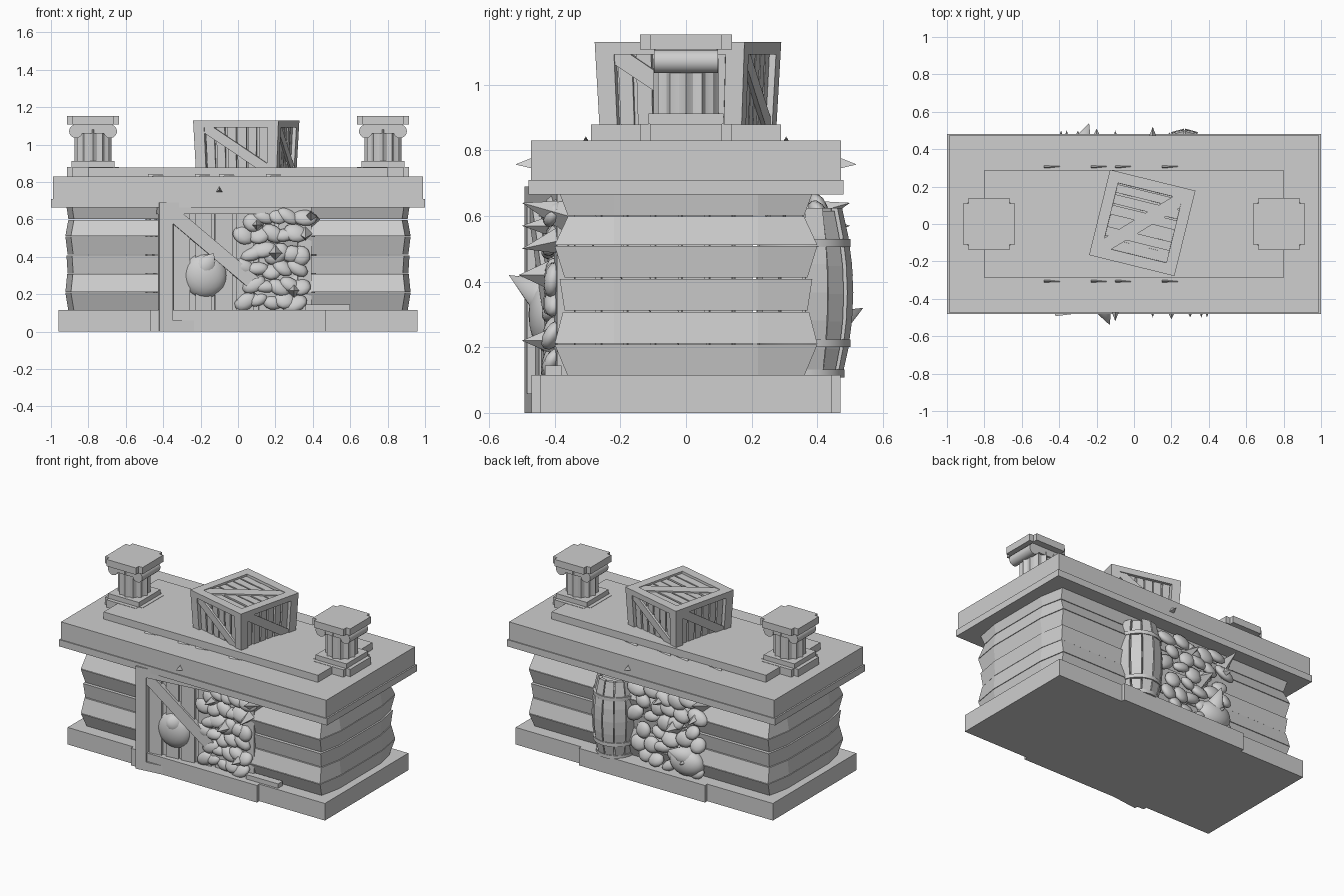
import bpy, bmesh, math, random
from mathutils import Matrix, Vector

random.seed(4)
cube = bpy.data.objects.get("Cube")
if cube:
    bpy.data.objects.remove(cube)

stone = bpy.data.materials.new("pale_grey")
stone.use_nodes = True
GREY = (0.62, 0.62, 0.62, 1)
stone.diffuse_color = GREY
stone.node_tree.nodes["Principled BSDF"].inputs["Base Color"].default_value = GREY


def finish(name, bm, smooth=None):
    bmesh.ops.recalc_face_normals(bm, faces=bm.faces)
    mesh = bpy.data.meshes.new(name)
    bm.to_mesh(mesh)
    bm.free()
    mesh.materials.append(stone)
    ob = bpy.data.objects.new(name, mesh)
    bpy.context.collection.objects.link(ob)
    if smooth:
        bpy.ops.object.select_all(action='DESELECT')
        ob.select_set(True)
        bpy.context.view_layer.objects.active = ob
        bpy.ops.object.shade_smooth_by_angle(angle=math.radians(smooth))
    return ob


def add_box(bm, lo, hi, M=Matrix()):
    lo, hi = Vector(lo), Vector(hi)
    S = Matrix.Diagonal((*(hi - lo), 1))
    return bmesh.ops.create_cube(bm, size=1, matrix=M @ Matrix.Translation((lo + hi) / 2) @ S)["verts"]


def add_slab(bm, hx, hy, z0, z1):
    add_box(bm, (-hx, -hy, z0), (hx, hy, z1))


def add_loft(bm, rings):
    # rings of equal length joined by side faces and capped
    vs = [[bm.verts.new(p) for p in r] for r in rings]
    n = len(vs[0])
    for a, b in zip(vs, vs[1:]):
        for i in range(n):
            bm.faces.new((a[i], a[(i + 1) % n], b[(i + 1) % n], b[i]))
    bm.faces.new(vs[0][::-1])
    bm.faces.new(vs[-1])


def add_cone(bm, base, tip, r, n, r2=0):
    base, tip = Vector(base), Vector(tip)
    d = tip - base
    M = Matrix.Translation((base + tip) / 2) @ d.to_track_quat('Z', 'Y').to_matrix().to_4x4()
    bmesh.ops.create_cone(bm, cap_ends=True, segments=n, radius1=r, radius2=r2, depth=d.length, matrix=M)


# Plinth with a wider middle section
bm = bmesh.new()
add_slab(bm, 0.96, 0.445, 0, 0.115)
add_slab(bm, 0.47, 0.47, 0, 0.115)
finish("base_plinth", bm)

# Counter top and the raised platform on it
bm = bmesh.new()
add_slab(bm, 1.0, 0.48, 0.665, 0.71)
add_slab(bm, 0.99, 0.473, 0.71, 0.83)
finish("counter_top", bm)
bm = bmesh.new()
add_slab(bm, 0.8, 0.29, 0.83, 0.878)
finish("raised_platform", bm)

# Wall of rough courses, each leaning in or out
courses = [(0.11, 0.36, 0.21, 0.40), (0.21, 0.40, 0.31, 0.375), (0.31, 0.37, 0.41, 0.385),
           (0.41, 0.37, 0.51, 0.40), (0.51, 0.40, 0.60, 0.36), (0.60, 0.36, 0.67, 0.385)]
bm = bmesh.new()
for z0, w0, z1, w1 in courses:
    rings = []
    for z, w in ((z0 + 0.002, w0), (z1 - 0.002, w1)):
        x = 0.915 + (w - 0.38) * 0.4
        quarter = [(x, 0.22), (x - 0.03, w)]
        outline = quarter + [(-a, b) for a, b in quarter[::-1]]
        outline += [(-a, -b) for a, b in outline]
        rings.append([(a, b, z) for a, b in outline])
    add_loft(bm, rings)
finish("plank_wall", bm)


# Slatted crate made in a unit cube, then placed
def crate(name, place, frame, taper):
    bm = bmesh.new()
    h = 0.5
    add_slab(bm, 0.43, 0.43, -0.43, 0.43)
    front = Matrix.Rotation(math.pi / 2, 4, 'X')
    sides = [Matrix.Rotation(k * math.pi / 2, 4, 'Z') @ front for k in range(4)]
    for M in sides + [Matrix.Rotation(math.pi / 2, 4, 'Z')]:
        inner = h - frame
        for s in (-1, 1):
            a, b = sorted((s * h, s * inner))
            add_box(bm, (a, -h, 0.41), (b, h, h), M)
            add_box(bm, (-inner, a, 0.41), (inner, b, h), M)
        # upright slats with gaps
        n = 6
        w = 2 * inner / n
        for i in range(n):
            u = -inner + i * w
            add_box(bm, (u + w * random.uniform(0.05, 0.14), -inner, 0.42),
                    (u + w * random.uniform(0.86, 0.95), inner, 0.455 + random.uniform(0, 0.01)), M)
        # diagonal brace with ends cut to the frame
        t = frame * 0.85
        c = [(-inner, inner), (-inner, inner - t), (inner - t, -inner),
             (inner, -inner), (inner, -inner + t), (-inner + t, inner)]
        add_loft(bm, [[M @ Vector((a, b, z)) for a, b in c] for z in (0.43, 0.487)])
    for v in bm.verts:
        k = 1 - taper * (0.5 - v.co.z)
        v.co.x *= k
        v.co.y *= k
    bmesh.ops.transform(bm, matrix=place, verts=bm.verts)
    return finish(name, bm)


def placed(loc, yaw, size):
    return (Matrix.Translation(loc) @ Matrix.Rotation(math.radians(yaw), 4, 'Z')
            @ Matrix.Diagonal((*size, 1)))


crate("top_crate", placed((0.044, 0.006, 0.98), -13.8, (0.47, 0.47, 0.30)), 0.125, 0.06)
crate("front_crate", placed((-0.05, -0.145, 0.345), 7, (0.82, 0.6, 0.69)), 0.085, 0)

# Short fluted columns
for side, s in (("left", 1), ("right", -1)):
    cx = 0.775 * s
    at = Matrix.Translation((cx, 0, 0))

    bm = bmesh.new()
    add_box(bm, (-0.14, -0.14, 0.83), (0.14, 0.14, 0.88), at)
    add_box(bm, (-0.115, -0.115, 0.88), (0.115, 0.115, 0.912), at)
    top = add_box(bm, (-0.14, -0.14, 1.107), (0.14, 0.14, 1.153), at)
    # rounded plan corners
    edges = [e for e in bm.edges if abs(e.verts[0].co.z - e.verts[1].co.z) > 0.01
             and (e.verts[0] in top or e.verts[0].co.z < 0.881 and abs(e.verts[0].co.y) > 0.13)]
    bmesh.ops.bevel(bm, geom=edges, offset=0.03, segments=4, affect='EDGES')
    finish(side + "_column_blocks", bm)

    bm = bmesh.new()
    ring = []
    for i in range(48):
        a = i * math.tau / 48
        r = 0.099 - 0.014 * abs(math.sin(6 * a))
        ring.append((cx + r * math.cos(a), r * math.sin(a)))
    add_loft(bm, [[(x, y, z) for x, y in ring] for z in (0.905, 1.08)])
    finish(side + "_column_shaft", bm, 30)

    bm = bmesh.new()
    add_box(bm, (-0.105, -0.095, 1.06), (0.105, 0.095, 1.11), at)
    for e in (-1, 1):
        add_cone(bm, (cx + 0.092 * e, -0.097, 1.071), (cx + 0.092 * e, 0.097, 1.071), 0.036, 20, 0.036)
    finish(side + "_column_scrolls", bm, 40)

# Barrel of bowed staves set against the back
bx, by, z0, z1 = 0.27, 0.36, 0.11, 0.62


def barrel_radius(t):
    return 0.112 + 0.034 * (1 - (2 * t - 1) ** 2)


bm = bmesh.new()
staves, steps = 12, 6
for i in range(staves):
    a0 = (i + 0.05) * math.tau / staves
    a1 = (i + 0.95) * math.tau / staves
    lift = random.uniform(-0.006, 0.006)
    rings = []
    for k in range(steps + 1):
        t = k / steps
        r = barrel_radius(t) + lift
        z = z0 + (z1 + lift - z0) * t
        rings.append([(bx + q * math.cos(a), by + q * math.sin(a), z)
                      for a, q in ((a0, r), (a1, r), (a1, r - 0.022), (a0, r - 0.022))])
    add_loft(bm, rings)
add_cone(bm, (bx, by, z0), (bx, by, z1 - 0.03), 0.1, 12, 0.1)
finish("barrel_staves", bm)
bm = bmesh.new()
for t in (0.02, 0.2, 0.8):
    z = z0 + (z1 - z0) * t
    add_cone(bm, (bx, by, z - 0.012), (bx, by, z + 0.012), barrel_radius(t) + 0.008, 24, barrel_radius(t) + 0.008)
finish("barrel_hoops", bm, 40)


# Rubble: overlapping flattened stones and pointed shards, on front and back
def rubble(name, s, x0, x1):
    bm = bmesh.new()
    cols, rows = 5, 6
    for i in range(cols):
        for j in range(rows):
            x = x0 + (x1 - x0) * (i + 0.5 * (j % 2) + random.uniform(0.1, 0.5)) / cols
            z = 0.16 + 0.44 * j / (rows - 1) + random.uniform(-0.02, 0.02)
            M = (Matrix.Translation((x, s * 0.405, z))
                 @ Matrix.Rotation(random.uniform(-0.6, 0.6), 4, 'Y')
                 @ Matrix.Rotation(s * random.uniform(0.1, 0.6), 4, 'X')
                 @ Matrix.Diagonal((random.uniform(0.05, 0.075), 0.028, random.uniform(0.035, 0.055), 1)))
            bmesh.ops.create_icosphere(bm, subdivisions=2, radius=1, matrix=M)
    finish(name, bm, 50)


rubble("front_rubble", -1, 0.02, 0.36)
rubble("back_rubble", 1, -0.40, 0.10)

bm = bmesh.new()
for s in (-1, 1):
    # one broad boulder point and smaller splinters
    for x, y, z, r, lean in ((0.3, 0.50, 0.22, 0.06, 0), (0.36, 0.50, 0.50, 0.05, 0.03),
                             (0.2, 0.51, 0.42, 0.07, 0), (0.39, 0.50, 0.64, 0.05, -0.04),
                             (0.1, 0.50, 0.57, 0.05, 0)):
        add_cone(bm, (-s * x, s * 0.36, z + lean), (-s * x, s * y, z), r, 4)
    add_cone(bm, (s * 0.1, s * 0.45, 0.755), (s * 0.1, s * 0.52, 0.757), 0.03, 3)
    # slivers at the platform edge
    for x in (-0.43, -0.18, -0.05, 0.2):
        add_cone(bm, (x - 0.05, s * 0.305, 0.833), (x + 0.05, s * 0.308, 0.838), 0.009, 3)
finish("splinters", bm)

# Rounded boulders bulging out of both faces
bm = bmesh.new()
for x, y, z, s in ((-0.18, -0.41, 0.30, -1), (-0.29, 0.40, 0.2, 1)):
    M = Matrix.Translation((x, y, z)) @ Matrix.Diagonal((0.122, 0.07, 0.122 if s < 0 else 0.09, 1))
    bmesh.ops.create_icosphere(bm, subdivisions=3, radius=1, matrix=M)
    add_cone(bm, (x, y, z + 0.04), (x + 0.05, s * 0.54, z + 0.12), 0.07, 12)
finish("boulders", bm, 60)

# Broken board lying on the plinth
bm = bmesh.new()
add_box(bm, (0.36, -0.43, 0.112), (0.6, -0.38, 0.145))
finish("loose_board", bm)
